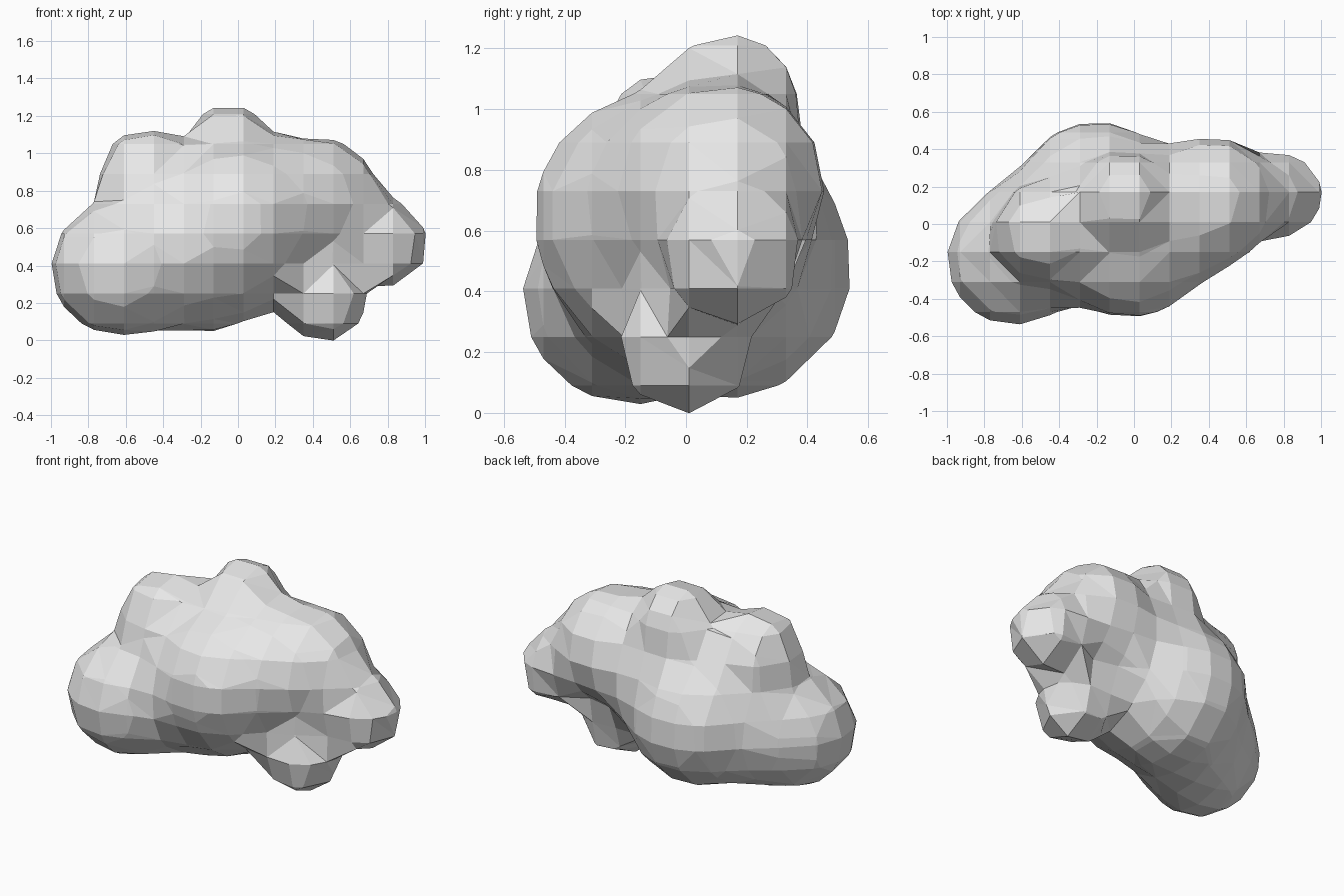
import bpy
import bmesh
from mathutils import Vector

cube = bpy.data.objects.get("Cube")
if cube:
    bpy.data.objects.remove(cube, do_unlink=True)

GRID_ORIGIN = Vector((0.11, 0.09, 0.01))

# Puffs of the cloud: centre and radius of influence
PUFFS = {
    "low_right": ((-0.645, -0.185, 0.385), 0.615),
    "core": ((-0.20, 0.115, 0.475), 0.755),
    "front": ((0.00, -0.105, 0.655), 0.68),
    "crown": ((-0.05, 0.15, 1.037), 0.385),
    "high_right": ((-0.50, -0.04, 0.89), 0.415),
    "shoulder": ((0.42, 0.125, 0.75), 0.585),
    "left_tip": ((0.79, 0.155, 0.51), 0.385),
    "foot": ((0.46, 0.00, 0.215), 0.385),
}

# Blend the puffs on a coarse grid for the faceted look
meta = bpy.data.metaballs.new("cloud_blend")
meta.resolution = meta.render_resolution = 0.16
meta.threshold = 0.6
for centre, radius in PUFFS.values():
    ball = meta.elements.new(type='BALL')
    ball.co = Vector(centre) - GRID_ORIGIN
    ball.radius = radius
    ball.stiffness = 2.0
blend = bpy.data.objects.new("cloud_blend", meta)
bpy.context.scene.collection.objects.link(blend)
bpy.context.view_layer.update()
graph = bpy.context.evaluated_depsgraph_get()
mesh = bpy.data.meshes.new_from_object(blend.evaluated_get(graph))
mesh.name = "cloud"
bpy.data.objects.remove(blend, do_unlink=True)

# Flat facets with clean outward normals
bm = bmesh.new()
bm.from_mesh(mesh)
bmesh.ops.remove_doubles(bm, verts=bm.verts, dist=0.001)
bmesh.ops.translate(bm, verts=bm.verts, vec=GRID_ORIGIN)
bmesh.ops.recalc_face_normals(bm, faces=bm.faces)
for face in bm.faces:
    face.smooth = False
bm.to_mesh(mesh)
bm.free()

# Single pale grey material
grey = bpy.data.materials.new("pale_grey")
grey.use_nodes = True
colour = (0.8, 0.8, 0.8, 1.0)
grey.diffuse_color = colour
grey.node_tree.nodes["Principled BSDF"].inputs["Base Color"].default_value = colour
mesh.materials.clear()
mesh.materials.append(grey)

cloud = bpy.data.objects.new("cloud", mesh)
bpy.context.scene.collection.objects.link(cloud)
